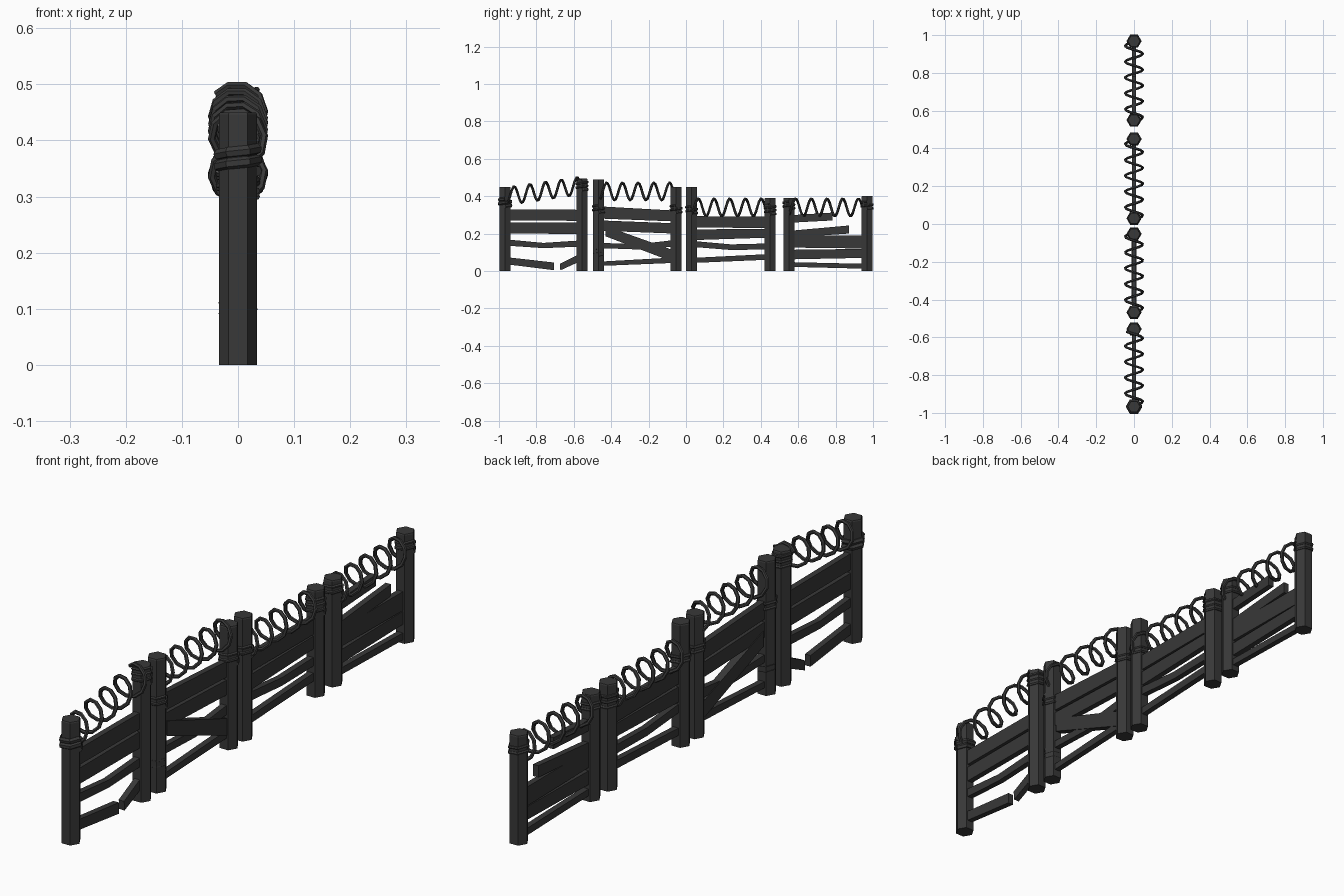
import bpy, bmesh, math

if "Cube" in bpy.data.objects:
    bpy.data.objects.remove(bpy.data.objects["Cube"])


def mesh_object(name, bm):
    bmesh.ops.recalc_face_normals(bm, faces=bm.faces)
    me = bpy.data.meshes.new(name)
    bm.to_mesh(me)
    bm.free()
    ob = bpy.data.objects.new(name, me)
    bpy.context.collection.objects.link(ob)
    return ob


def sweep(name, rings):
    # skin a list of coordinate rings and cap both ends
    bm = bmesh.new()
    rings = [[bm.verts.new(c) for c in ring] for ring in rings]
    n = len(rings[0])
    for a, b in zip(rings, rings[1:]):
        for i in range(n):
            bm.faces.new((a[i], a[(i + 1) % n], b[(i + 1) % n], b[i]))
    bm.faces.new(rings[0])
    bm.faces.new(rings[-1])
    return mesh_object(name, bm)


def post(name, y, top):
    # hexagonal post with slightly chamfered top
    sweep(name, [[(r * math.cos(i * math.pi / 3), y + r * math.sin(i * math.pi / 3), z)
                  for i in range(6)] for r, z in ((0.034, 0), (0.034, top - 0.004), (0.032, top))])


def plank(name, stations, half=0.011):
    # plank swept through (y_bottom, z_bottom, y_top, z_top) stations
    sweep(name, [[(-half, yb, zb), (half, yb, zb), (half, yt, zt), (-half, yt, zt)]
                 for yb, zb, yt, zt in stations])


def wire(name, pts, radius):
    # six-sided tube along a polyline
    cu = bpy.data.curves.new(name, 'CURVE')
    cu.dimensions = '3D'
    cu.bevel_depth = radius
    cu.bevel_resolution = 1
    cu.use_fill_caps = True
    sp = cu.splines.new('POLY')
    sp.points.add(len(pts) - 1)
    for p, c in zip(sp.points, pts):
        p.co = (*c, 1)
    sp.use_smooth = False
    ob = bpy.data.objects.new(name, cu)
    bpy.context.collection.objects.link(ob)
    bpy.ops.object.select_all(action='DESELECT')
    ob.select_set(True)
    bpy.context.view_layer.objects.active = ob
    bpy.ops.object.convert(target='MESH')


def coil(name, y0, y1, z0, z1, pitch=0.084, r=0.047, phase=-0.43):
    turns = (y1 - y0) / pitch
    n = round(turns * 10)
    pts = []
    for i in range(n + 1):
        t = i / n
        a = (t * turns + phase) * 2 * math.pi
        pts.append((-r * math.sin(a), y0 + (y1 - y0) * t, z0 + (z1 - z0) * t + r * math.cos(a)))
    wire(name, pts, 0.007)


def wrap(name, y, z, turns, step=0.02, tube=0.007, r=0.034):
    # wire wound around a post, rising from z
    pts = []
    for i in range(turns * 6 + 1):
        a = i * math.pi / 3
        pts.append((r * math.cos(a), y + r * math.sin(a), z + step * i / 6))
    wire(name, pts, tube)


# posts
POSTS = [(-0.967, 0.45), (-0.556, 0.493), (-0.468, 0.49), (-0.053, 0.45),
         (0.03, 0.45), (0.45, 0.39), (0.55, 0.39), (0.968, 0.40)]
for i, (y, top) in enumerate(POSTS):
    post(f"post_{i + 1}", y, top)

# planks: panel index, then (fraction along, bottom z, top z)
PLANKS = [
    (0, [(0, .27, .33), (1, .268, .327)]),
    (0, [(0, .20, .258), (1, .198, .258)]),
    (0, [(0, .135, .168), (.5, .122, .15), (1, .13, .163)]),
    (1, [(0, .28, .345), (1, .265, .323)]),
    (1, [(0, .215, .27), (1, .2, .255)]),
    (1, [(0, .122, .15), (.5, .115, .143), (1, .13, .165)]),
    (1, [(0, .027, .05), (1, .043, .072)]),
    (2, [(0, .232, .293), (1, .23, .29)]),
    (2, [(0, .165, .222), (1, .178, .225)]),
    (2, [(0, .128, .160), (.5, .112, .142), (1, .115, .147)]),
    (2, [(0, .043, .07), (1, .06, .09)]),
    (3, [(0, .125, .19), (1, .12, .19)]),
    (3, [(0, .062, .113), (1, .07, .118)]),
    (3, [(0, .022, .047), (1, .012, .038)]),
    # planks broken off short
    (3, [(0, .258, .298), (.56, .27, .312)]),
    (3, [(0, .178, .215), (.78, .2, .243)]),
]
for k, (p, st) in enumerate(PLANKS):
    ya, yb = POSTS[2 * p][0] + 0.01, POSTS[2 * p + 1][0] - 0.01
    plank(f"plank_{k + 1}", [(ya + (yb - ya) * f, lo, ya + (yb - ya) * f, hi) for f, lo, hi in st])

# snapped bottom plank and diagonal brace
plank("snapped_plank_left", [(-.955, .035, -.955, .073), (-.705, .004, -.705, .045)])
plank("snapped_plank_right", [(-.672, .003, -.675, .038), (-.565, .052, -.57, .09)])
plank("diagonal_brace", [(-.43, .185, -.43, .24), (-.06, .045, -.06, .108)], 0.014)

# wire coils along the top
coil("wire_coil_1", -0.955, -0.57, 0.40, 0.455)
coil("wire_coil_2", -0.46, -0.055, 0.425, 0.425)
coil("wire_coil_3", 0.03, 0.45, 0.34, 0.34)
coil("wire_coil_4", 0.55, 0.968, 0.34, 0.34)

# wire windings on the posts: post index, z, turns
WRAPS = [(0, .345, 2), (1, .43, 3), (2, .31, 2), (2, .08, 2),
         (3, .31, 2), (4, .305, 2), (5, .30, 3), (6, .33, 2), (7, .33, 2)]
for k, (p, z, n) in enumerate(WRAPS):
    wrap(f"wire_wrap_{k + 1}", POSTS[p][0], z, n, tube=0.010 if p == 0 else 0.006,
         r=0.029 if z < 0.1 else 0.034)

# dark colour
mat = bpy.data.materials.new("dark_wood")
mat.diffuse_color = (0.04, 0.04, 0.04, 1)
mat.use_nodes = True
mat.node_tree.nodes["Principled BSDF"].inputs["Base Color"].default_value = mat.diffuse_color
for ob in bpy.data.objects:
    ob.data.materials.append(mat)
